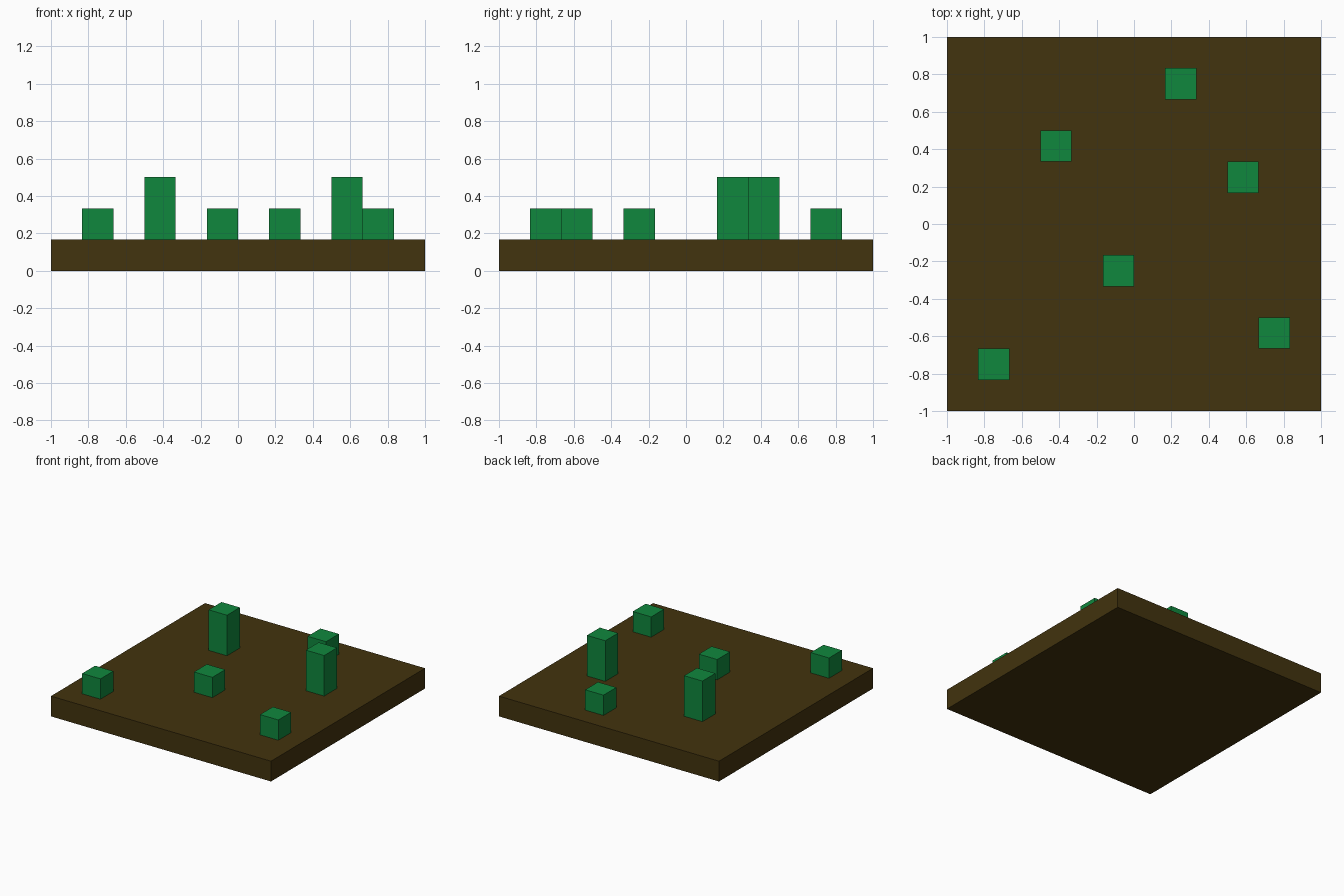
import bpy

if "Cube" in bpy.data.objects:
    bpy.data.objects.remove(bpy.data.objects["Cube"])

U = 1 / 6  # edge of one block


def material(name, rgb):
    m = bpy.data.materials.new(name)
    m.diffuse_color = (*rgb, 1)
    m.use_nodes = True
    m.node_tree.nodes["Principled BSDF"].inputs["Base Color"].default_value = m.diffuse_color
    return m


def box(name, centre, size, mat):
    bpy.ops.mesh.primitive_cube_add(size=1, location=centre)
    ob = bpy.context.object
    ob.name = name
    ob.scale = size
    bpy.ops.object.transform_apply(location=False, rotation=False, scale=True)
    ob.data.materials.append(mat)
    return ob


soil = material("soil brown", (0.0545, 0.0331, 0.0044))
green = material("plant green", (0.0052, 0.242, 0.047))

# Square soil slab
box("soil_slab", (0, 0, U / 2), (2, 2, U), soil)

# Sprouts: x and y in block units, height in blocks
sprouts = [(1.5, 4.5, 1), (-2.5, 2.5, 2), (3.5, 1.5, 2),
           (-0.5, -1.5, 1), (4.5, -3.5, 1), (-4.5, -4.5, 1)]
for i, (x, y, h) in enumerate(sprouts, 1):
    box(f"sprout_{i}", (x * U, y * U, U + h * U / 2), (U, U, h * U), green)
